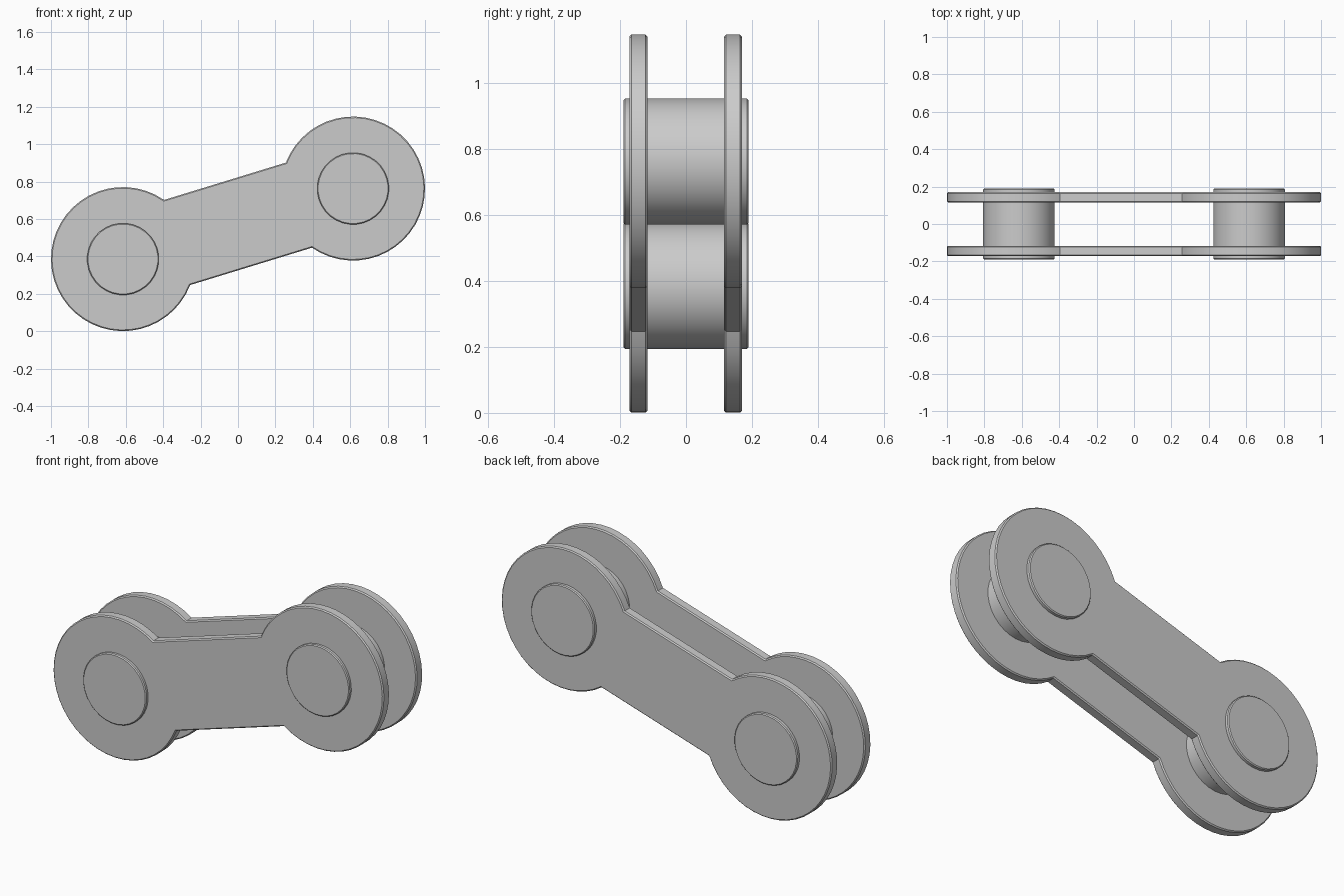
import bpy, bmesh, math
from mathutils import Matrix, Vector

cube = bpy.data.objects.get("Cube")
if cube:
    bpy.data.objects.remove(cube, do_unlink=True)

# Main dimensions
TILT = math.atan2(0.377, 1.23)
HALF_SPAN = math.hypot(0.377, 1.23) / 2
CENTRE_Z = 0.574
EYE_RADIUS = 0.385
BAR_HALF = 0.238
PIN_RADIUS = 0.192

steel = bpy.data.materials.new("grey_steel")
steel.use_nodes = True
colour = (0.6, 0.6, 0.6, 1)
steel.diffuse_color = colour
steel.node_tree.nodes["Principled BSDF"].inputs["Base Color"].default_value = colour


def prism(name, outline, y0, y1, bevel):
    """Extrude an x/z outline from y0 to y1, tilt it and chamfer the rims."""
    bm = bmesh.new()
    face = bm.faces.new([bm.verts.new((x, y0, z)) for x, z in outline])
    moved = bmesh.ops.extrude_face_region(bm, geom=[face])["geom"]
    verts = [v for v in moved if isinstance(v, bmesh.types.BMVert)]
    bmesh.ops.translate(bm, verts=verts, vec=(0, y1 - y0, 0))
    bmesh.ops.recalc_face_normals(bm, faces=bm.faces)
    rims = [e for e in bm.edges if abs(e.verts[0].co.y - e.verts[1].co.y) < 1e-5]
    bmesh.ops.bevel(bm, geom=rims, offset=bevel, segments=1, affect='EDGES')
    turn = Matrix.Rotation(-TILT, 4, 'Y')
    bm.transform(Matrix.Translation(Vector((0, 0, CENTRE_Z))) @ turn)
    mesh = bpy.data.meshes.new(name)
    bm.to_mesh(mesh)
    bm.free()
    mesh.materials.append(steel)
    obj = bpy.data.objects.new(name, mesh)
    bpy.context.collection.objects.link(obj)
    bpy.ops.object.select_all(action='DESELECT')
    obj.select_set(True)
    bpy.context.view_layer.objects.active = obj
    bpy.ops.object.shade_smooth_by_angle(angle=math.radians(30))


def arc(cx, radius, start, end, steps):
    angles = [start + (end - start) * i / steps for i in range(steps + 1)]
    return [(cx + radius * math.cos(a), radius * math.sin(a)) for a in angles]


# Side plates: two round eyes joined by a straight bar
neck = math.asin(BAR_HALF / EYE_RADIUS)
plate = (arc(HALF_SPAN, EYE_RADIUS, neck - math.pi, math.pi - neck, 36)
         + arc(-HALF_SPAN, EYE_RADIUS, neck, 2 * math.pi - neck, 36))
prism("front_plate", plate, -0.172, -0.117, 0.006)
prism("back_plate", plate, 0.115, 0.17, 0.006)

# Pins running through both plates
for name, cx in (("left_pin", HALF_SPAN), ("right_pin", -HALF_SPAN)):
    prism(name, arc(cx, PIN_RADIUS, 0, 2 * math.pi, 32)[:-1], -0.19, 0.19, 0.005)
